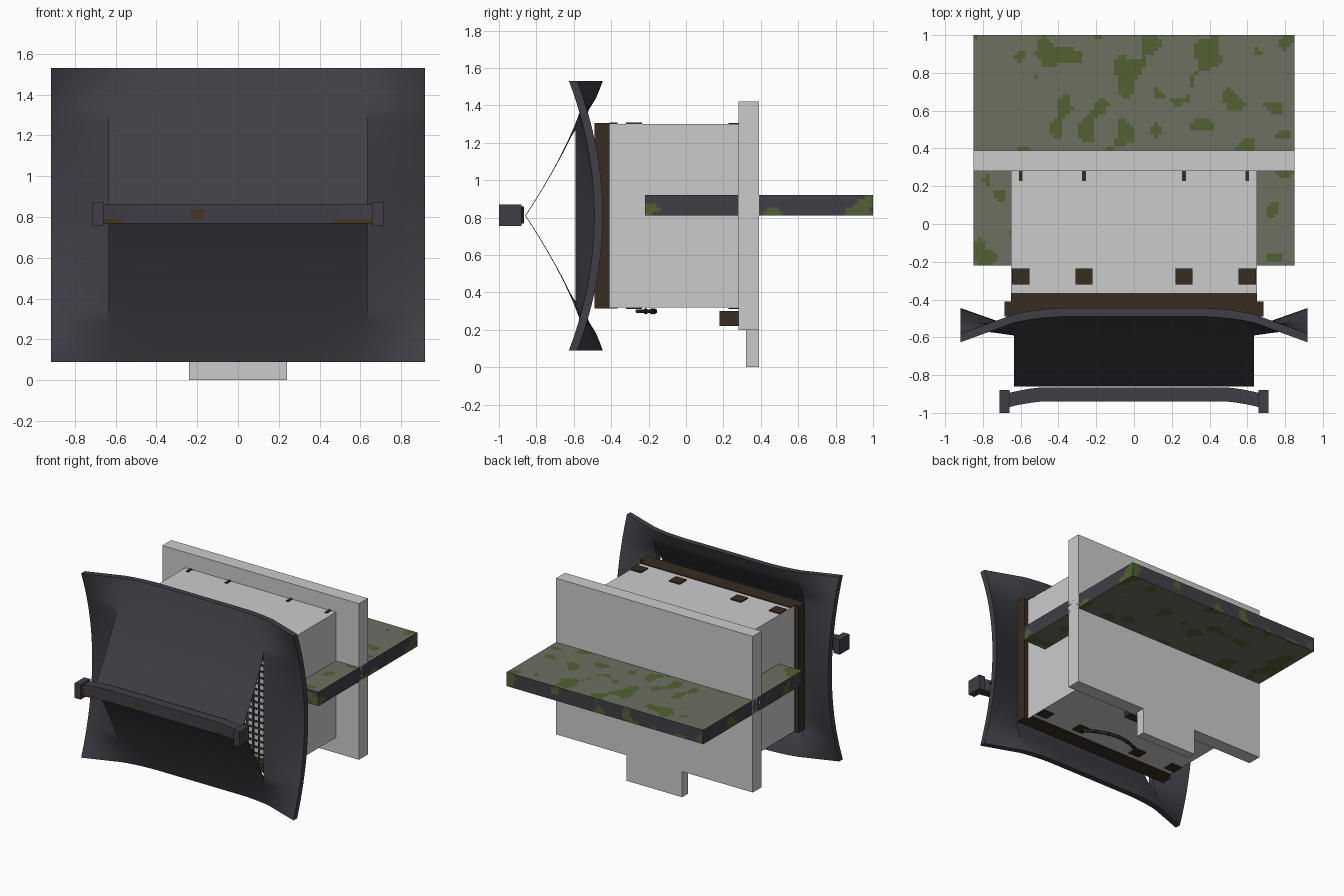
import bpy, bmesh, math
from mathutils import Vector, noise

if "Cube" in bpy.data.objects:
    bpy.data.objects.remove(bpy.data.objects["Cube"])


def mat(name, r, g, b):
    m = bpy.data.materials.new(name)
    m.diffuse_color = (r, g, b, 1)
    m.use_nodes = True
    m.node_tree.nodes["Principled BSDF"].inputs["Base Color"].default_value = m.diffuse_color
    return m


GREY = mat("light grey", 0.60, 0.60, 0.60)
SLATE = mat("dark slate", 0.052, 0.049, 0.062)
OLIVE = mat("olive grey", 0.155, 0.162, 0.120)
MOSS = mat("moss green", 0.085, 0.120, 0.032)
WOOD = mat("dark brown", 0.038, 0.026, 0.016)
RUST = mat("rust brown", 0.062, 0.034, 0.014)


def finish(name, bm, mats, smooth=False):
    bmesh.ops.recalc_face_normals(bm, faces=bm.faces)
    me = bpy.data.meshes.new(name)
    bm.to_mesh(me)
    bm.free()
    ob = bpy.data.objects.new(name, me)
    bpy.context.collection.objects.link(ob)
    for m in mats:
        me.materials.append(m)
    if smooth:
        bpy.ops.object.select_all(action='DESELECT')
        bpy.context.view_layer.objects.active = ob
        ob.select_set(True)
        bpy.ops.object.shade_smooth_by_angle(angle=math.radians(35))
    return ob


def add_box(bm, x0, x1, y0, y1, z0, z1):
    vs = bmesh.ops.create_cube(bm, size=1)["verts"]
    for v in vs:
        v.co = Vector(((x0 + x1) / 2 + v.co.x * (x1 - x0),
                       (y0 + y1) / 2 + v.co.y * (y1 - y0),
                       (z0 + z1) / 2 + v.co.z * (z1 - z0)))


def boxes(name, mats, *dims):
    bm = bmesh.new()
    for d in dims:
        add_box(bm, *d)
    return finish(name, bm, mats)


def slice_axis(bm, axis, a, b, n):
    # cut evenly spaced loops across the mesh
    no = Vector((0, 0, 0))
    no[axis] = 1
    for i in range(1, n):
        bmesh.ops.bisect_plane(bm, geom=bm.verts[:] + bm.edges[:] + bm.faces[:],
                               plane_co=no * (a + (b - a) * i / n), plane_no=no)


# wall plate with its lower tab, and the housing box
boxes("wall_plate", [GREY], (-0.85, 0.85, 0.28, 0.39, 0.2, 1.42))
boxes("wall_tab", [GREY], (-0.24, 0.24, 0.32, 0.39, 0, 0.2))
boxes("housing", [GREY], (-0.65, 0.65, -0.41, 0.28, 0.32, 1.30))

# stone slab with moss patches
bm = bmesh.new()
add_box(bm, -0.85, 0.85, -0.22, 1.0, 0.81, 0.92)
slice_axis(bm, 0, -0.85, 0.85, 80)
slice_axis(bm, 1, -0.22, 1.0, 58)
slice_axis(bm, 2, 0.81, 0.92, 5)
bm.normal_update()
for f in bm.faces:
    c = f.calc_center_median()
    n = noise.noise(Vector((c.x * 8, c.y * 8, c.z * 8 + 3)))
    flat = abs(f.normal.z) > 0.5
    f.material_index = 2 if n > (0.3 if flat else 0.36) else (1 if flat else 0)
finish("stone_slab", bm, [SLATE, OLIVE, MOSS])

# wooden frame round the housing mouth, with flanges
boxes("mouth_frame", [WOOD],
      (-0.685, -0.60, -0.49, -0.41, 0.315, 1.305), (0.60, 0.685, -0.49, -0.41, 0.315, 1.305),
      (-0.60, 0.60, -0.49, -0.41, 1.24, 1.305), (-0.60, 0.60, -0.49, -0.41, 0.315, 0.38))
boxes("frame_flanges", [WOOD], (-0.65, 0.65, -0.41, -0.365, 1.30, 1.307),
      (-0.65, 0.65, -0.41, -0.365, 0.313, 0.32))

# grille inside the mouth
bars = [(-0.6 + 0.05 * i - 0.007, -0.6 + 0.05 * i + 0.007, -0.46, -0.45, 0.38, 1.24) for i in range(1, 24)]
bars += [(-0.6, 0.6, -0.458, -0.448, 0.38 + 0.05 * i - 0.007, 0.38 + 0.05 * i + 0.007) for i in range(1, 17)]
boxes("mouth_grille", [SLATE], *bars)

# square plates and small pins, above and below the housing
plates, pins = [], []
for x in (-0.60, -0.265, 0.265, 0.60):
    for z0, z1 in ((1.30, 1.309), (0.311, 0.32)):
        plates.append((x - 0.046, x + 0.046, -0.32, -0.235, z0, z1))
        pins.append((x - 0.01, x + 0.01, 0.228, 0.28, z0, z1 - 0.003))
boxes("square_plates", [WOOD], *plates)
boxes("small_pins", [WOOD], *pins)
boxes("under_block", [WOOD], (-0.24, 0.24, 0.18, 0.28, 0.22, 0.30))

# curved handle under the housing, with beads
cu = bpy.data.curves.new("under_handle", 'CURVE')
cu.dimensions = '3D'
cu.bevel_depth = 0.012
cu.bevel_resolution = 1
cu.use_fill_caps = True
path = [(-0.265 + 0.53 * i / 12, -0.26 + 0.09 * math.sin(math.pi * i / 12), 0.299) for i in range(13)]
sp = cu.splines.new('POLY')
sp.points.add(12)
for p, c in zip(sp.points, path):
    p.co = (*c, 1)
cu.materials.append(WOOD)
bpy.context.collection.objects.link(bpy.data.objects.new("under_handle", cu))
bm = bmesh.new()
for c in path[2:11:2]:
    vs = bmesh.ops.create_icosphere(bm, subdivisions=1, radius=0.017)["verts"]
    bmesh.ops.translate(bm, verts=vs, vec=c)
finish("handle_beads", bm, [WOOD])

# flared shield: saddle-shaped flanks and a wedge-shaped middle open at the sides
ZM, H, XI, XO = 0.81, 0.72, 0.635, 0.918


def middle(x, d):
    bend = max(0, abs(x) - 0.35) / 0.57
    return -0.86 + 0.657 * d - 0.199 * d * d - 0.13 * bend ** 2 * (d / H) ** 4


def flank(x, d):
    u = (abs(x) - XI) / (XO - XI)
    return (1 - u) * max(-0.59, middle(XI, d)) + u * (-0.49 - 0.136 * (d / H) ** 2)


def patch(name, x0, x1, nx, front, thick):
    nz = 48
    bm = bmesh.new()
    sides = []
    for k in (0, 1):
        rows = []
        for j in range(nz + 1):
            z = ZM - H + 2 * H * j / nz
            d = abs(z - ZM)
            xs = [x0 + (x1 - x0) * i / nx for i in range(nx + 1)]
            rows.append([bm.verts.new((x, front(x, d) + k * thick(d), z)) for x in xs])
        sides.append(rows)
        for j in range(nz):
            for i in range(nx):
                bm.faces.new((rows[j][i], rows[j][i + 1], rows[j + 1][i + 1], rows[j + 1][i]))
    a, b = sides
    for j in range(nz):
        for i in (0, nx):
            bm.faces.new((a[j][i], a[j + 1][i], b[j + 1][i], b[j][i]))
    for i in range(nx):
        for j in (0, nz):
            bm.faces.new((a[j][i], a[j][i + 1], b[j][i + 1], b[j][i]))
    finish(name, bm, [SLATE], True)


patch("shield_middle", -XI, XI, 32, middle,
      lambda d: 0.004 + 0.041 * min(1, max(0, (d - 0.43) / 0.2)))
patch("shield_right_flank", XI, XO, 10, flank, lambda d: 0.045)
patch("shield_left_flank", -XO, -XI, 10, flank, lambda d: 0.045)

# front bar, bent forward at its ends, rusty along the lower ends
bm = bmesh.new()
add_box(bm, -0.665, 0.665, -0.94, -0.865, 0.768, 0.86)
slice_axis(bm, 0, -0.665, 0.665, 40)
slice_axis(bm, 2, 0.768, 0.86, 4)
for f in bm.faces:
    c = f.calc_center_median()
    low = c.z < 0.79 and (c.x < -0.55 or c.x > 0.45)
    spot = abs(c.x + 0.2) < 0.02 and 0.79 < c.z < 0.835
    f.material_index = 1 if (low or spot) and c.y < -0.9 else 0
for v in bm.verts:
    v.co.y -= 0.03 * (max(0, abs(v.co.x) - 0.48) / 0.185) ** 1.5
finish("front_bar", bm, [SLATE, RUST])
for s, side in ((-1, "left"), (1, "right")):
    xa, xb = sorted((s * 0.66, s * 0.713))
    boxes("bar_end_" + side, [SLATE], (xa, xb, -1.0, -0.88, 0.755, 0.87))
